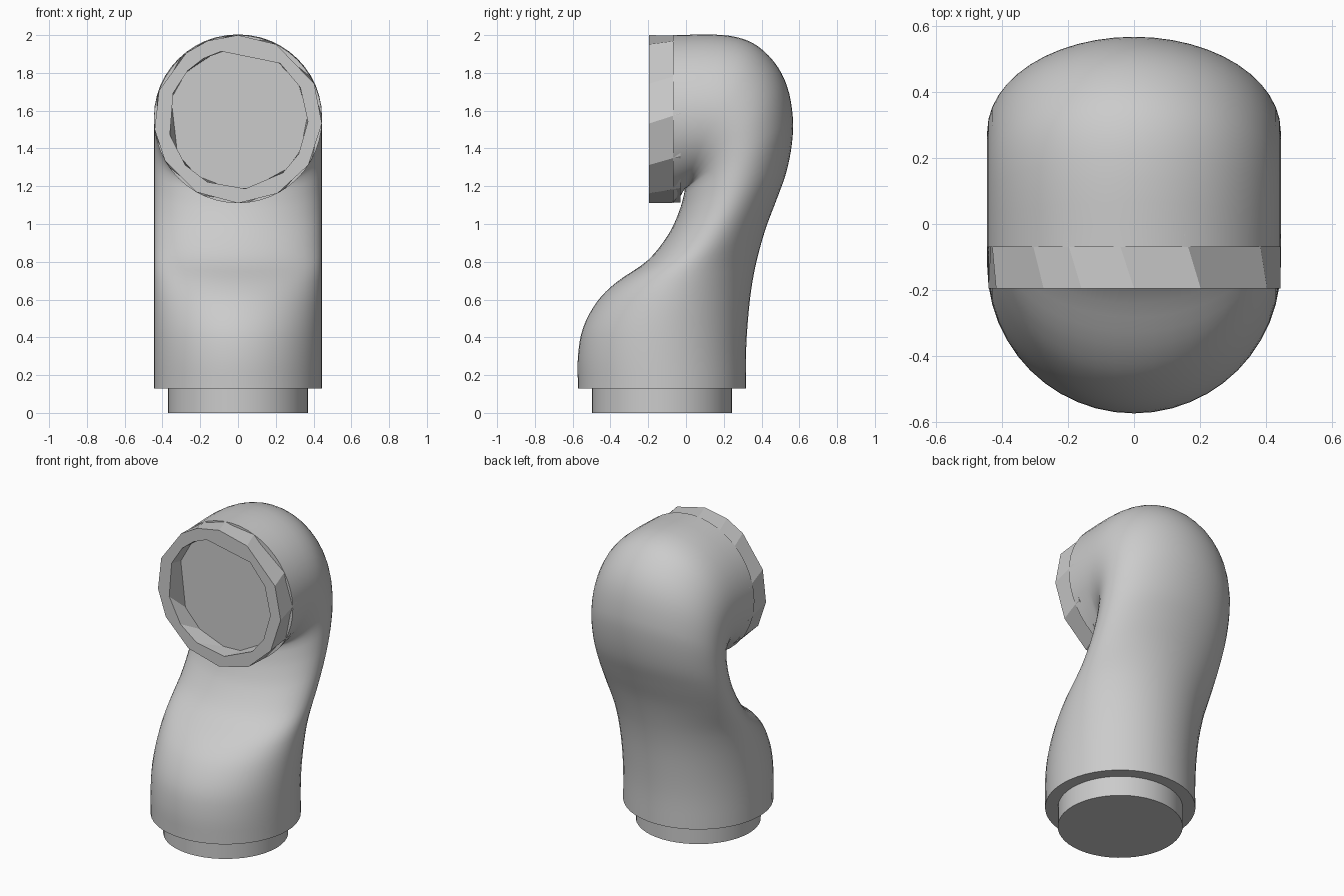
import bpy
import bmesh
from math import cos, sin, pi, radians
from mathutils import Vector
from mathutils.geometry import interpolate_bezier

cube = bpy.data.objects.get("Cube")
if cube:
    bpy.data.objects.remove(cube, do_unlink=True)

grey = bpy.data.materials.new("plain_grey")
grey.use_nodes = True
colour = (0.6, 0.6, 0.6, 1)
grey.diffuse_color = colour
grey.node_tree.nodes["Principled BSDF"].inputs["Base Color"].default_value = colour

RADIUS, BASE_Y, MOUTH_Z = 0.445, -0.127, 1.555


def loft(name, rings, smooth=None, cap_start=True, cap_end=True):
    """Join rings that have equal point counts into a skin."""
    bm = bmesh.new()
    loops = [[bm.verts.new(p) for p in ring] for ring in rings]
    for a, b in zip(loops, loops[1:]):
        for i in range(len(a)):
            j = (i + 1) % len(a)
            bm.faces.new((a[i], a[j], b[j], b[i]))
    if cap_start:
        bm.faces.new(loops[0][::-1])
    if cap_end:
        bm.faces.new(loops[-1])
    bmesh.ops.recalc_face_normals(bm, faces=bm.faces)
    mesh = bpy.data.meshes.new(name)
    bm.to_mesh(mesh)
    bm.free()
    mesh.materials.append(grey)
    obj = bpy.data.objects.new(name, mesh)
    bpy.context.collection.objects.link(obj)
    if smooth:
        bpy.ops.object.select_all(action="DESELECT")
        obj.select_set(True)
        bpy.context.view_layer.objects.active = obj
        bpy.ops.object.shade_smooth_by_angle(angle=radians(smooth))
    return obj


def smooth_path(points, steps=4):
    """Round a side profile by running a curve through its points."""
    pts = [Vector((0, y, z)) for y, z in points]
    path = []
    for i in range(len(pts) - 1):
        a, b = pts[i], pts[i + 1]
        span = (b - a).length / 3
        ta = (b - pts[max(i - 1, 0)]).normalized() * span
        tb = (pts[min(i + 2, len(pts) - 1)] - a).normalized() * span
        path += interpolate_bezier(a, a + ta, b - tb, b, steps + 1)[:-1]
    return path + [pts[-1]]


def section(inner, outer, sides=48):
    """Oval between the inner and outer profile, constant in width."""
    mid, half = (inner + outer) / 2, (outer - inner) / 2
    return [mid + half * cos(t) + Vector((RADIUS * sin(t), 0, 0))
            for t in (2 * pi * i / sides for i in range(sides))]


# Bent pipe body, skinned between its front and back profiles
front_profile = smooth_path([
    (-0.572, 0.13), (-0.572, 0.3), (-0.545, 0.45), (-0.47, 0.59), (-0.37, 0.69),
    (-0.2, 0.81), (-0.09, 0.95), (-0.035, 1.07), (-0.01, 1.16), (-0.008, 1.185),
    (-0.012, 1.18), (-0.018, 1.17), (-0.025, 1.155), (-0.04, 1.135), (-0.07, 1.11)])
back_profile = smooth_path([
    (0.318, 0.13), (0.318, 0.32), (0.327, 0.48), (0.345, 0.65), (0.373, 0.8),
    (0.42, 0.97), (0.48, 1.13), (0.53, 1.27), (0.56, 1.42), (0.566, 1.56),
    (0.535, 1.73), (0.465, 1.86), (0.35, 1.96), (0.2, 2.0), (-0.07, 2.0)])
loft("pipe_body", [section(a, b) for a, b in zip(front_profile, back_profile)], smooth=40)

# Narrower plug under the body
loft("base_plug", [[(0.37 * cos(2 * pi * i / 48), BASE_Y + 0.37 * sin(2 * pi * i / 48), z)
                    for i in range(48)] for z in (0, 0.135)], smooth=40)


# Coarsely faceted mouth collar with a recessed floor
def mouth_ring(radius, y, angles):
    return [(radius * cos(radians(a)), y, MOUTH_Z + radius * sin(radians(a))) for a in angles]


rim = (90, 63, 25, -3, -33, -62, -90, -120, -150, -173, -200, -232, -249)
lip = (104, 53, 27, -2, -30, -50, -84, -116, -139, -167, -202, -224, -240)
floor = (98, 56, 30, 4, -26, -45, -78, -97, -126, -150, -197, -222, -250)
loft("mouth_collar", [
    mouth_ring(RADIUS, -0.03, [a + 7 for a in rim]),
    mouth_ring(RADIUS, -0.195, rim),
    mouth_ring(0.37, -0.195, lip),
    mouth_ring(0.37, -0.085, floor)])
